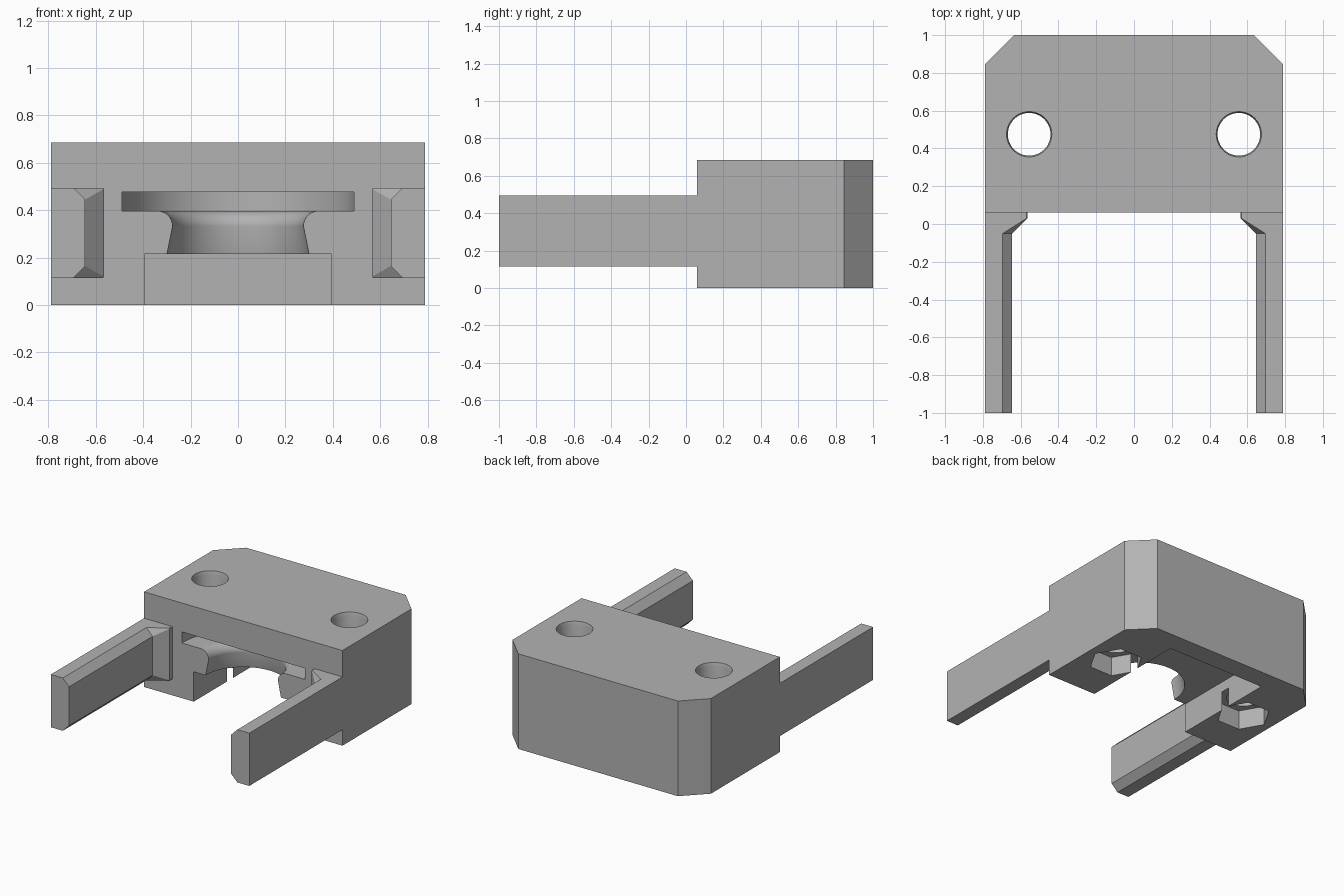
import bpy, bmesh, math

cube = bpy.data.objects.get("Cube")
if cube:
    bpy.data.objects.remove(cube, do_unlink=True)

grey = bpy.data.materials.new("plain grey")
grey.use_nodes = True
colour = (0.45, 0.45, 0.45, 1)
grey.diffuse_color = colour
grey.node_tree.nodes["Principled BSDF"].inputs["Base Color"].default_value = colour


def loft(name, rings):
    """Solid through matching closed rings of points, capped at both ends."""
    bm = bmesh.new()
    loops = [[bm.verts.new(p) for p in ring] for ring in rings]
    n = len(loops[0])
    for a, b in zip(loops, loops[1:]):
        for i in range(n):
            j = (i + 1) % n
            bm.faces.new((a[i], a[j], b[j], b[i]))
    bm.faces.new(loops[0])
    bm.faces.new(loops[-1])
    bmesh.ops.recalc_face_normals(bm, faces=bm.faces)
    mesh = bpy.data.meshes.new(name)
    bm.to_mesh(mesh)
    bm.free()
    mesh.materials.append(grey)
    obj = bpy.data.objects.new(name, mesh)
    bpy.context.collection.objects.link(obj)
    return obj


def prism(name, outline, z0, z1):
    return loft(name, [[(x, y, z) for x, y in outline] for z in (z0, z1)])


def revolve(name, cx, cy, profile, sides):
    """Turned solid about a vertical axis; profile is (radius, height)."""
    turn = [math.tau * i / sides for i in range(sides)]
    return loft(name, [[(cx + r * math.cos(t), cy + r * math.sin(t), z) for t in turn]
                       for r, z in profile])


def activate(obj):
    bpy.ops.object.select_all(action='DESELECT')
    obj.select_set(True)
    bpy.context.view_layer.objects.active = obj


def cut(target, cutter):
    cutter.hide_render = True
    mod = target.modifiers.new("cut", 'BOOLEAN')
    mod.operation = 'DIFFERENCE'
    mod.solver = 'EXACT'
    mod.object = cutter
    activate(target)
    bpy.ops.object.modifier_apply(modifier=mod.name)
    bpy.data.objects.remove(cutter, do_unlink=True)


W, FRONT, BACK, TOP = 0.79, 0.06, 1.0, 0.685
C = 0.155

# Main block with chamfered rear corners
body = prism("body", [(-W, FRONT), (W, FRONT), (W, BACK - C), (W - C, BACK),
                      (C - W, BACK), (-W, BACK - C)], 0, TOP)

# Rectangular pocket in the underside, open at the front
cut(body, prism("pocket_cutter", [(-0.395, -0.2), (0.395, -0.2),
                                  (0.395, 0.85), (-0.395, 0.85)], -0.1, 0.215))

# Half-round seat: tapered neck, rounded lip and wide collar slot
lip = [(0.34 - 0.064 * math.cos(a), 0.333 + 0.064 * math.sin(a))
       for a in [math.radians(11.25 * i) for i in range(9)]]
cut(body, revolve("seat_cutter", 0, FRONT,
                  [(0.303, 0.2)] + lip + [(0.49, 0.397), (0.49, 0.477)], 96))

# Bolt holes with a slight top chamfer, and hexagonal nut traps below
for side in (-1, 1):
    x, y = side * 0.555, 0.475
    cut(body, revolve("bolt_cutter", x, y,
                      [(0.113, -0.1), (0.113, TOP - 0.025), (0.12, TOP), (0.12, TOP + 0.1)], 48))
    cut(body, revolve("nut_cutter", x, y, [(0.18, -0.1), (0.18, 0.14)], 6))

activate(body)
bpy.ops.object.shade_smooth_by_angle(angle=math.radians(25))


def arm_section(side, y, inner, bevel):
    """Bar cross-section with its two inner edges bevelled."""
    low, high = 0.115, 0.495
    pts = [(W, low), (W, high), (inner + bevel, high), (inner, high - bevel),
           (inner, low + bevel), (inner + bevel, low)]
    return [(side * x, y, z) for x, z in pts]


# Side arms, flaring inward where they meet the block
for side, name in ((-1, "right_arm"), (1, "left_arm")):
    loft(name, [arm_section(side, -1.0, 0.645, 0.05),
                arm_section(side, -0.05, 0.645, 0.05),
                arm_section(side, 0.03, 0.565, 0.004),
                arm_section(side, FRONT, 0.565, 0.004)])
